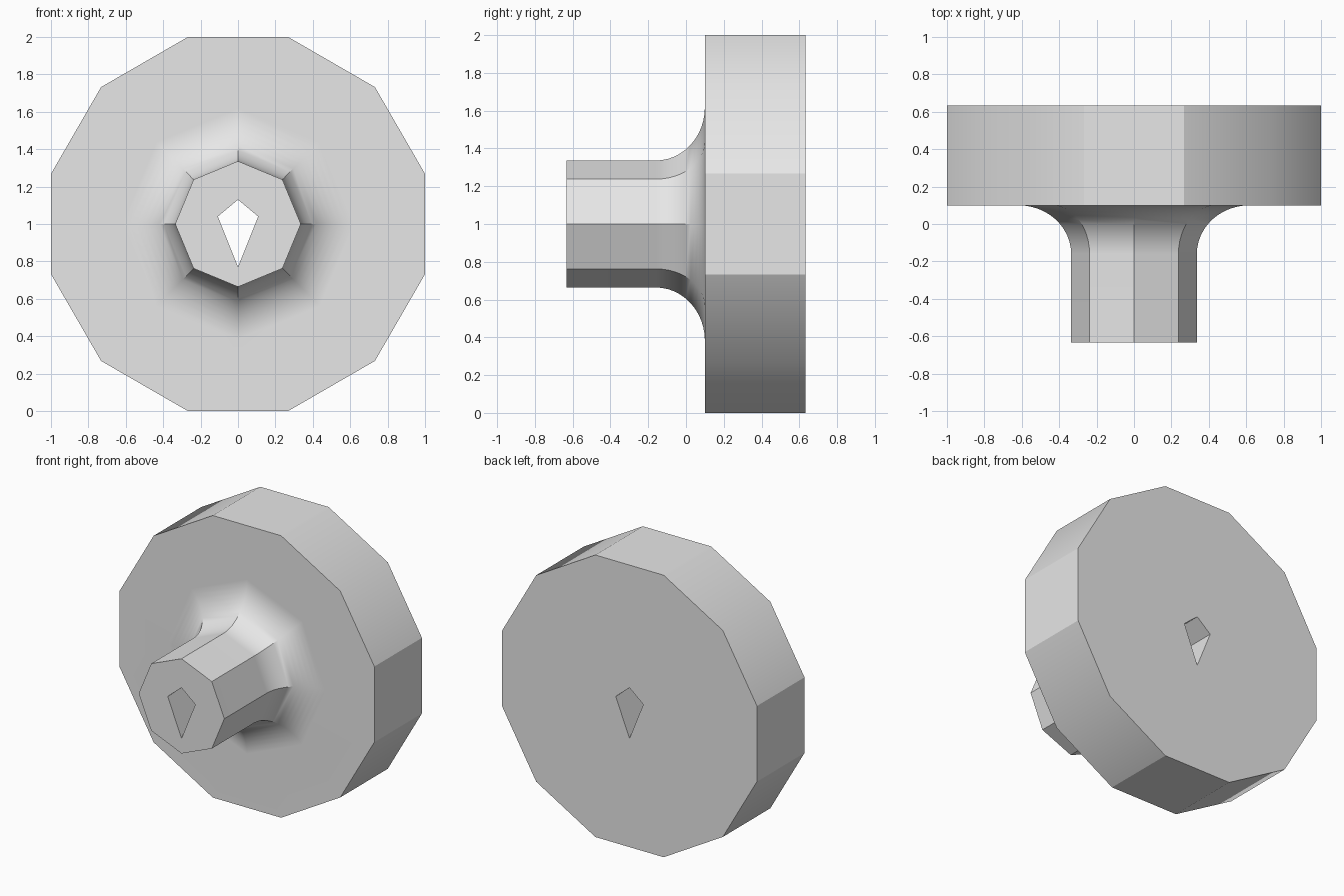
import bpy
import bmesh
from math import sin, cos, pi, radians

cube = bpy.data.objects.get("Cube")
if cube:
    bpy.data.objects.remove(cube, do_unlink=True)

FRONT, FACE, BACK = -0.633, 0.1, 0.633   # stem tip, wheel front, wheel back
STEM_R, FILLET, STEPS = 0.336, 0.26, 12
KITE = [(0, 1.13), (0.108, 1.04), (0, 0.77), (-0.108, 1.04)]

bm = bmesh.new()


def loop(points, y):
    return [bm.verts.new((x, y, z)) for x, z in points]


def polygon(sides, radius, turn=0.0):
    return [(radius * cos(turn + 2 * pi * i / sides),
             1 + radius * sin(turn + 2 * pi * i / sides)) for i in range(sides)]


def skin(a, b):
    n = len(a)
    for i in range(n):
        j = (i + 1) % n
        bm.faces.new((a[i], a[j], b[j], b[i]))


def cap(outer, inner):
    # Flat face with a hole in it
    edges = [bm.edges.get((r[i - 1], r[i])) for r in (outer, inner) for i in range(len(r))]
    bmesh.ops.triangle_fill(bm, use_beauty=True, edges=edges)


# Octagonal stem flaring into the wheel
tip = ring = loop(polygon(8, STEM_R), FRONT)
for i in range(STEPS + 1):
    t = pi / 2 * i / STEPS
    radius = STEM_R + FILLET / cos(pi / 8) * (1 - cos(t))
    following = loop(polygon(8, radius), FACE - FILLET * (1 - sin(t)))
    skin(ring, following)
    ring = following

# Twelve-sided wheel
rim = polygon(12, 1 / cos(pi / 12), pi / 12)
rim_front, rim_back = loop(rim, FACE), loop(rim, BACK)
skin(rim_front, rim_back)

# Kite-shaped bore through the whole length
bore_front, bore_back = loop(KITE, FRONT), loop(KITE, BACK)
skin(bore_front, bore_back)

cap(tip, bore_front)
cap(rim_front, ring)
cap(rim_back, bore_back)
bmesh.ops.recalc_face_normals(bm, faces=bm.faces)

# Smooth shading; steep edges stay sharp, diagonal wheel edges stay soft
for face in bm.faces:
    face.smooth = True
for edge in bm.edges:
    mid = (edge.verts[0].co + edge.verts[1].co) / 2
    diagonal = mid.y > 0.2 and abs(abs(mid.x) - abs(mid.z - 1)) < 0.01
    if edge.calc_face_angle(0) > radians(29.9) and not diagonal:
        edge.smooth = False

mesh = bpy.data.meshes.new("wheel_with_stem")
bm.to_mesh(mesh)
bm.free()
wheel = bpy.data.objects.new("wheel_with_stem", mesh)
bpy.context.collection.objects.link(wheel)

# Keep the flat faces evenly shaded beside the flare
weighted = wheel.modifiers.new("even_shading", 'WEIGHTED_NORMAL')
weighted.keep_sharp = True

grey = bpy.data.materials.new("light_grey")
grey.use_nodes = True
colour = (0.8, 0.8, 0.8, 1)
grey.diffuse_color = colour
for node in grey.node_tree.nodes:
    if node.type == 'BSDF_PRINCIPLED':
        node.inputs["Base Color"].default_value = colour
mesh.materials.append(grey)
